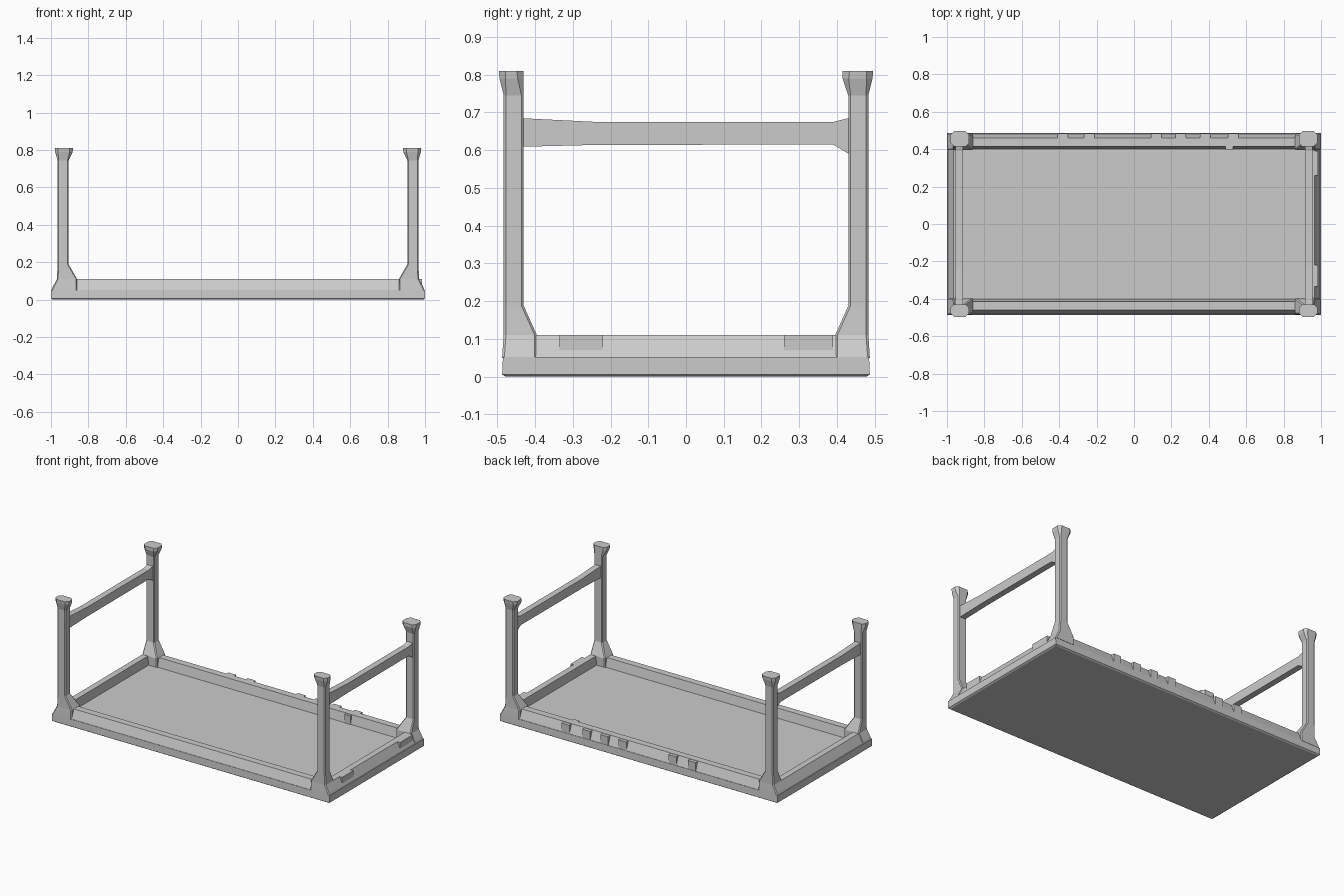
import bpy, bmesh

if "Cube" in bpy.data.objects:
    bpy.data.objects.remove(bpy.data.objects["Cube"])

def loft(name, rings):
    """Skin a stack of equal-length point rings and cap both ends."""
    bm = bmesh.new()
    rows = [[bm.verts.new(p) for p in r] for r in rings]
    n = len(rows[0])
    for a, b in zip(rows, rows[1:]):
        for i in range(n):
            j = (i + 1) % n
            bm.faces.new((a[i], a[j], b[j], b[i]))
    bm.faces.new(rows[0][::-1])
    bm.faces.new(rows[-1])
    bmesh.ops.recalc_face_normals(bm, faces=bm.faces)
    me = bpy.data.meshes.new(name)
    bm.to_mesh(me)
    bm.free()
    ob = bpy.data.objects.new(name, me)
    bpy.context.collection.objects.link(ob)
    return ob

def rect(x0, x1, y0, y1, z):
    return [(x0, y0, z), (x1, y0, z), (x1, y1, z), (x0, y1, z)]

def octagon(x0, x1, y0, y1, z, c):
    return [(x0 + c, y0, z), (x1 - c, y0, z), (x1, y0 + c, z), (x1, y1 - c, z),
            (x1 - c, y1, z), (x0 + c, y1, z), (x0, y1 - c, z), (x0, y0 + c, z)]

def box(name, x0, x1, y0, y1, z0, z1):
    return loft(name, [rect(x0, x1, y0, y1, z0), rect(x0, x1, y0, y1, z1)])

# Table top, lying face down
loft("table_top", [rect(-.99, .99, -.478, .478, 0), rect(-1, 1, -.487, .487, .006),
                   rect(-1, 1, -.485, .485, .052)])

for s, side in ((-1, "front"), (1, "back")):
    # Long aprons with a sloping outer face
    profile = [(.40, .045), (.485, .045), (.46, .11), (.415, .11)]
    loft(side + "_apron", [[(x, s * y, z) for y, z in profile] for x in (-.93, .93)])

for s, side in ((-1, "left"), (1, "right")):
    # Short aprons
    profile = [(.92, .045), (.998, .045), (.965, .11), (.925, .11)]
    loft(side + "_apron", [[(s * x, y, z) for x, z in profile] for y in (-.43, .43)])

    # Stretchers, thickened where they meet the legs
    sections = [(-.44, .609, .685), (-.24, .614, .675), (.39, .615, .675), (.435, .588, .686)]
    loft(side + "_stretcher", [[(s * .915, y, a), (s * .955, y, a), (s * .955, y, b), (s * .915, y, b)]
                               for y, a, b in sections])

    # Legs with braced bases and flared feet
    for t, end in ((-1, "front"), (1, "back")):
        inner = .43 if t < 0 else .415
        spec = [(.86, .998, .395, .487, .05, .006),
                (.86, .99, .395, .486, .068, .006),
                (.86, .968, .395, .483, .11, .006),
                (.905, .965, .43, .483, .188, .006),
                (.905, .965, .43, .483, .745, .006),
                (.884, .978, inner, .494, .79, .016),
                (.882, .98, inner, .496, .81, .018)]
        loft(f"{end}_{side}_leg", [[(s * x, t * y, z) for x, y, z in octagon(*r)] for r in spec])

# Raised repair blocks along the back apron
for i, x in enumerate((-.38, -.24, .12, .25, .38, .53)):
    box(f"back_block_{i}", x - .028, x + .028, .44, .483, .05, .108)

# Raised blocks on the right apron
for i, (y0, y1) in enumerate(((-.335, -.22), (.26, .39))):
    box(f"right_block_{i}", .94, .985, y0, y1, .05, .11)

# Small block inside the back apron
box("inner_block", .49, .53, .398, .42, .05, .108)
